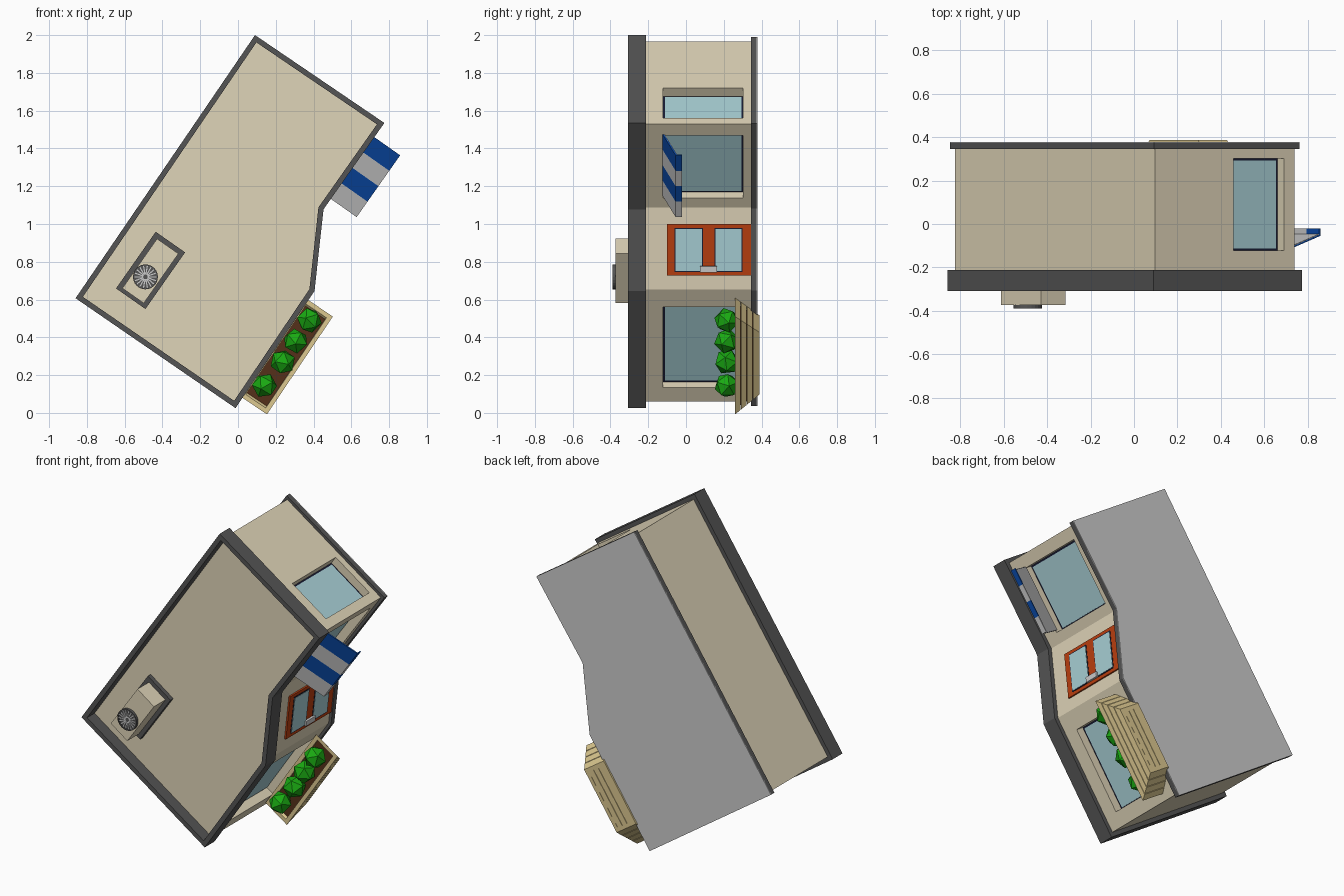
import bpy, bmesh, math
from mathutils import Vector

if "Cube" in bpy.data.objects:
    bpy.data.objects.remove(bpy.data.objects["Cube"])


def material(name, r, g, b):
    m = bpy.data.materials.new(name)
    m.diffuse_color = (r, g, b, 1)
    m.use_nodes = True
    m.node_tree.nodes["Principled BSDF"].inputs["Base Color"].default_value = m.diffuse_color
    return m


BEIGE = material("plaster", .74, .66, .48)
DARK = material("dark_trim", .09, .09, .09)
NAVY = material("navy_frame", .01, .012, .035)
GLASS = material("glass", .40, .64, .68)
ORANGE = material("orange_paint", .50, .05, .005)
BLUE = material("blue_cloth", .003, .07, .40)
WOOD = material("wood", .72, .58, .28)
SOIL = material("soil", .09, .03, .01)
GREEN = material("leaves", .01, .40, .006)

# outline of the building in x,z (counter-clockwise)
OUTLINE = [Vector(p) for p in [(-.013, .025), (.405, .645), (.453, 1.078),
                               (.775, 1.535), (.09, 2.0), (-.86, .607)]]


class Wall:
    """Frame along a wall: a = distance along, n = distance outward, y = world y."""
    def __init__(self, p, q):
        self.p = Vector(p)
        self.d = (Vector(q) - self.p).normalized()
        self.n = Vector((self.d.y, -self.d.x))

    def at(self, a, n, y):
        v = self.p + self.d * a + self.n * n
        return Vector((v.x, y, v.y))


def inset(d):
    out, k = [], len(OUTLINE)
    for i, p in enumerate(OUTLINE):
        n1 = Wall(OUTLINE[i - 1], p).n
        n2 = Wall(p, OUTLINE[(i + 1) % k]).n
        out.append(p - (n1 + n2) * d / (1 + n1.dot(n2)))
    return out


def loft(name, rings, mat=None, closed=False):
    bm = bmesh.new()
    vs = [[bm.verts.new(p) for p in r] for r in rings]
    k = len(rings[0])
    for i in range(len(vs) if closed else len(vs) - 1):
        r, s = vs[i], vs[(i + 1) % len(vs)]
        for j in range(k):
            bm.faces.new((r[j], r[(j + 1) % k], s[(j + 1) % k], s[j]))
    if not closed:
        bm.faces.new(vs[0])
        bm.faces.new(vs[-1])
    bmesh.ops.recalc_face_normals(bm, faces=bm.faces)
    me = bpy.data.meshes.new(name)
    bm.to_mesh(me)
    bm.free()
    ob = bpy.data.objects.new(name, me)
    bpy.context.collection.objects.link(ob)
    if mat:
        me.materials.append(mat)
    return ob


def level(poly, y):
    return [Vector((p.x, y, p.y)) for p in poly]


def rect(w, a0, a1, n0, n1, y):
    return [w.at(a0, n0, y), w.at(a1, n0, y), w.at(a1, n1, y), w.at(a0, n1, y)]


def box(name, w, a0, a1, n0, n1, y0, y1, mat=None):
    return loft(name, [rect(w, a0, a1, n0, n1, y) for y in (y0, y1)], mat)


lower, middle, upper, end = [Wall(OUTLINE[i], OUTLINE[i + 1]) for i in range(4)]

# building shell, roof rim and base
ROOF = -.235
body = loft("walls", [level(inset(.025), y) for y in (ROOF, .35)], BEIGE)
o, i = inset(0), inset(.028)
loft("roof_rim", [level(o, -.212), level(o, -.308), level(i, -.308), level(i, -.212)], DARK, True)
loft("base_trim", [level(inset(.008), y) for y in (.345, .374)], DARK)
loft("base_plate", [level(inset(.008), y) for y in (.374, .378)])

# recessed windows
for name, w, a0, a1 in [("lower", lower, .115, .63), ("upper", upper, .056, .46),
                        ("end", end, .085, .365)]:
    cutter = box("cutter", w, a0, a1, -.085, .03, -.122, .303)
    cutter.hide_render = True
    mod = body.modifiers.new("recess", "BOOLEAN")
    mod.operation = "DIFFERENCE"
    mod.solver = "EXACT"
    mod.object = cutter
    bpy.context.view_layer.objects.active = body
    bpy.ops.object.modifier_apply(modifier=mod.name)
    bpy.data.objects.remove(cutter)
    box(name + "_window_frame", w, a0, a1, -.09, -.078, -.122, .303, NAVY)
    box(name + "_window_glass", w, a0 + .01, a1 - .01, -.085, -.075, -.112, .293, GLASS)

# door with two panes and a handle
box("door", middle, .08, .355, -.04, -.015, -.10, .345, ORANGE)
for y0 in (-.06, .15):
    box("door_pane_frame", middle, .10, .335, -.03, -.013, y0, y0 + .15, NAVY)
    box("door_pane", middle, .106, .329, -.03, -.011, y0 + .005, y0 + .145, GLASS)
box("door_handle", middle, .10, .132, -.02, -.001, .075, .165)

# striped awning
profile = [(-.03, -.125), (.167, -.055), (.167, -.02), (.161, -.02), (.161, -.049), (-.03, -.118)]
for k in range(4):
    a0 = .067 + .1 * k
    loft("awning_stripe", [[upper.at(a, n, y) for n, y in profile] for a in (a0, a0 + .1)],
         BLUE if k % 2 else None)
lining = [(-.03, -.118), (.161, -.049), (.161, -.046), (-.03, -.114)]
loft("awning_lining", [[upper.at(a, n, y) for n, y in lining] for a in (.068, .466)])


# tapered slatted planter
def planter_rect(t, d=0):
    return rect(lower, .066 + .115 * t + d, .69 - .11 * t - d, -.02 + d, .156 - .015 * t - d,
                .26 + .128 * t)


def shifted(ring, y):
    return [Vector((p.x, y, p.z)) for p in ring]


for k in range(4):
    t0, t1 = k / 4, (k + .9) / 4 if k < 3 else 1
    loft("planter_slat", [planter_rect(t0), planter_rect(t1),
                          planter_rect(t1, .024), planter_rect(t0, .024)], WOOD, True)
loft("planter_soil", [shifted(planter_rect(.1, .02), .272), planter_rect(.95, .006)], SOIL)
for k in range(3):
    box("planter_bottom_slat", lower, .19, .57, .002 + .039 * k, .038 + .039 * k, .38, .388, WOOD)

# faceted bushes
for k, (x, z) in enumerate([(.14, .145), (.237, .27), (.305, .38), (.378, .49)]):
    bpy.ops.mesh.primitive_ico_sphere_add(subdivisions=1, radius=.068, location=(x, .215, z),
                                          rotation=(.3 * k, .5 + .7 * k, .2))
    bush = bpy.context.object
    bush.name = "bush"
    bush.data.materials.append(GREEN)

# rooftop cooling unit
unit = Wall((-.49, .55), (-.28, .85))
box("unit_base", unit, 0, .366, -.19, 0, -.262, ROOF + .01, DARK)
box("unit_box", unit, .02, .34, -.163, -.025, -.374, ROOF, BEIGE)

# fan on the unit
fx, fz, r = -.49, .72, .066
for name, rad, depth, y, mat in [("fan_disc", r, .014, -.377, DARK),
                                 ("fan_hub", .012, .02, -.378, DARK)]:
    bpy.ops.mesh.primitive_cylinder_add(vertices=24, radius=rad, depth=depth, location=(fx, y, fz),
                                        rotation=(math.pi / 2, 0, 0))
    bpy.context.object.name = name
    bpy.context.object.data.materials.append(mat)


def circle(rad, y):
    return [Vector((fx + rad * math.cos(k * math.tau / 24), y, fz + rad * math.sin(k * math.tau / 24)))
            for k in range(24)]


loft("fan_ring", [circle(r, -.376), circle(r, -.39), circle(r - .007, -.39),
                  circle(r - .007, -.376)], DARK, True)
for k in range(18):
    c, s = math.cos(k * math.tau / 18), math.sin(k * math.tau / 18)
    spoke = Wall((fx, fz), (fx + c, fz + s))
    box("fan_blade", spoke, .012, r - .006, -.003, .003, -.388, -.382)
